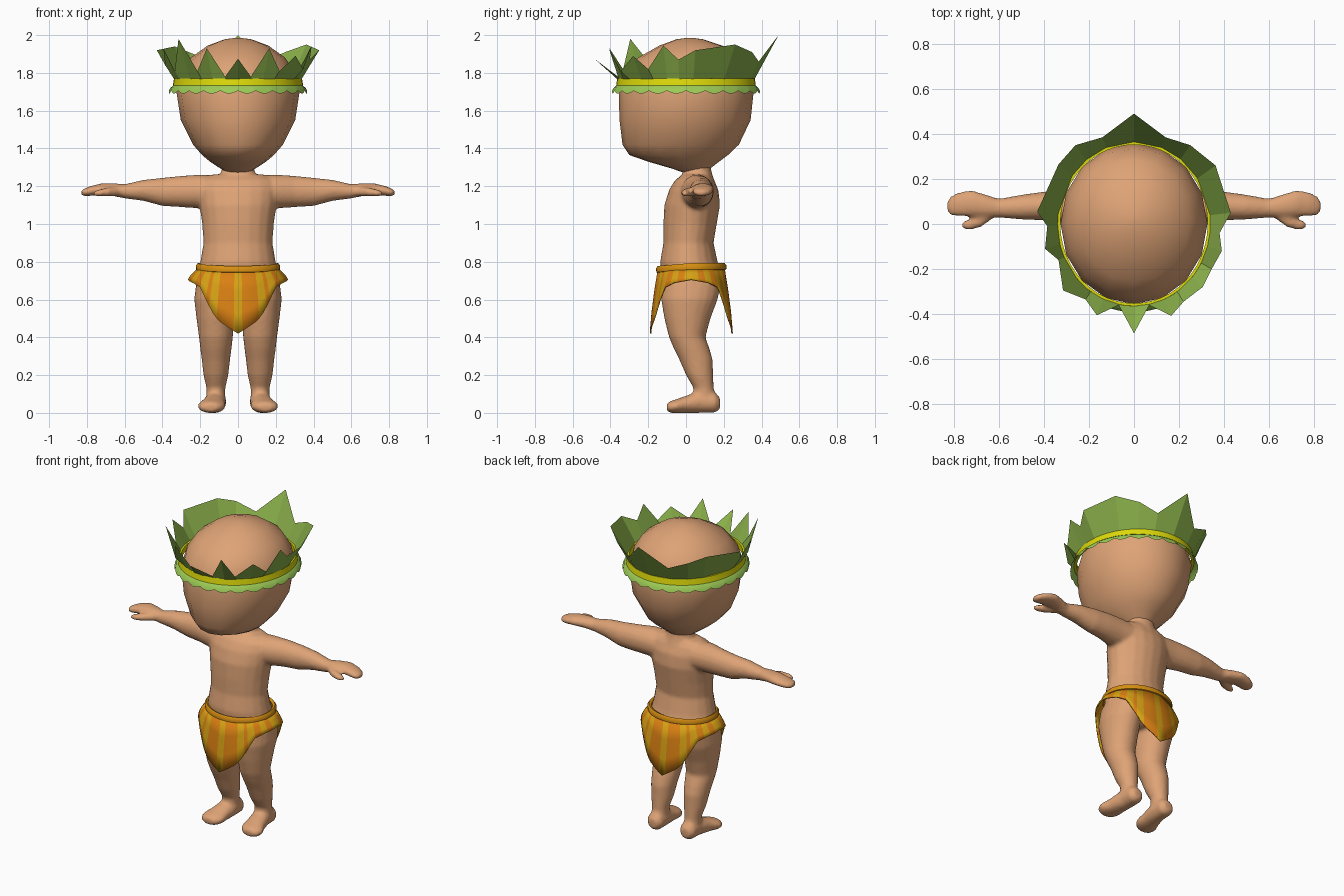
import bpy, bmesh, math
from mathutils import Vector

if "Cube" in bpy.data.objects:
    bpy.data.objects.remove(bpy.data.objects["Cube"])


def lin(c):
    c /= 255
    return c / 12.92 if c <= 0.04045 else ((c + 0.055) / 1.055) ** 2.4


def material(name, r, g, b):
    m = bpy.data.materials.new(name)
    m.diffuse_color = (lin(r), lin(g), lin(b), 1)
    m.use_nodes = True
    m.node_tree.nodes["Principled BSDF"].inputs["Base Color"].default_value = m.diffuse_color
    return m


SKIN = material("skin", 222, 163, 118)
LEAF = material("leaf_green", 138, 176, 74)
FRILL = material("light_green", 156, 202, 86)
YELLOW = material("band_yellow", 222, 218, 10)
ORANGE = material("cloth_orange", 217, 128, 18)
GOLD = material("cloth_gold", 214, 162, 20)
AMBER = material("waist_amber", 215, 143, 18)


def loft(bm, rings, cap=True, wrap=False):
    """Skin a list of point rings, optionally capping or joining the ends."""
    rows = [[bm.verts.new(p) for p in ring] for ring in rings]
    n = len(rows[0])
    pairs = list(zip(rows, rows[1:])) + ([(rows[-1], rows[0])] if wrap else [])
    faces = []
    for a, b in pairs:
        for i in range(n):
            j = (i + 1) % n
            faces.append((i, bm.faces.new((a[i], a[j], b[j], b[i]))))
    if cap:
        bm.faces.new(rows[0])
        bm.faces.new(rows[-1])
    return faces


def finish(bm, name, mats, smooth=None):
    bmesh.ops.recalc_face_normals(bm, faces=bm.faces)
    me = bpy.data.meshes.new(name)
    bm.to_mesh(me)
    bm.free()
    for m in mats:
        me.materials.append(m)
    ob = bpy.data.objects.new(name, me)
    bpy.context.collection.objects.link(ob)
    bpy.ops.object.select_all(action='DESELECT')
    ob.select_set(True)
    bpy.context.view_layer.objects.active = ob
    if smooth:
        bpy.ops.object.shade_smooth_by_angle(angle=math.radians(smooth))
    return ob


def circle(n):
    return [(math.sin(2 * math.pi * i / n), -math.cos(2 * math.pi * i / n)) for i in range(n)]


def ring_z(z, xc, rx, y0, y1, n=20):
    yc, ry = (y0 + y1) / 2, (y1 - y0) / 2
    return [Vector((xc + rx * s, yc + ry * c, z)) for s, c in circle(n)]


def ring_x(x, yc, zc, ry, rz):
    return [Vector((x, yc + ry * s, zc + rz * c)) for s, c in circle(20)]


def ring_y(y, xc, zc, rx, rz):
    return [Vector((xc + rx * s, y, zc + rz * c)) for s, c in circle(20)]


# Body: torso, neck, arms, legs and feet fused into one soft skin
body = bmesh.new()
loft(body, [ring_z(z, 0, rx, a, b) for z, rx, a, b in [
    (.59, .10, -.05, .11), (.63, .19, -.11, .17), (.70, .222, -.13, .197),
    (.80, .20, -.137, .168), (.90, .183, -.12, .146), (1.0, .19, -.12, .163),
    (1.1, .205, -.115, .18), (1.18, .215, -.09, .172), (1.23, .205, -.06, .15),
    (1.262, .14, -.02, .13)]])
loft(body, [ring_z(z, 0, r, .06 - r * .85, .06 + r * .85) for z, r in [
    (1.2, .12), (1.26, .095), (1.29, .085), (1.34, .085)]])
for s in (-1, 1):
    loft(body, [ring_x(s * x, *p) for x, *p in [
        (.08, .06, 1.165, .09, .09), (.2, .06, 1.172, .086, .09),
        (.3, .075, 1.172, .072, .083), (.4, .08, 1.17, .064, .075),
        (.5, .075, 1.178, .055, .056), (.6, .07, 1.173, .042, .038),
        (.66, .08, 1.182, .052, .034), (.72, .092, 1.185, .058, .031),
        (.78, .087, 1.175, .054, .026), (.815, .08, 1.167, .042, .02),
        (.832, .08, 1.165, .02, .01)]])
    # thumb
    loft(body, [ring_x(s * x, *p) for x, *p in [
        (.62, .06, 1.17, .03, .024), (.68, .017, 1.17, .032, .023),
        (.73, -.002, 1.165, .025, .02), (.765, -.006, 1.16, .014, .012)]])
    # leg
    loft(body, [ring_z(z, s * x, rx, a, b) for z, x, rx, a, b in [
        (.70, .12, .10, -.125, .19), (.60, .125, .107, -.132, .168),
        (.50, .12, .10, -.115, .13), (.40, .117, .09, -.09, .103),
        (.34, .117, .083, -.065, .125), (.28, .117, .075, -.035, .142),
        (.20, .117, .066, .0, .144), (.13, .117, .05, .04, .147),
        (.06, .117, .05, .03, .16)]])
    # foot
    loft(body, [ring_y(y, s * x, *p) for y, x, *p in [
        (.18, .117, .05, .03, .03), (.155, .117, .055, .052, .054),
        (.08, .118, .06, .056, .06), (.0, .13, .045, .063, .046),
        (-.05, .14, .036, .075, .037), (-.085, .145, .031, .062, .031),
        (-.102, .145, .03, .036, .018)]])
ob = finish(body, "body", [SKIN])
rm = ob.modifiers.new("fuse", 'REMESH')
rm.mode, rm.voxel_size, rm.use_smooth_shade = 'VOXEL', .011, True
sm = ob.modifiers.new("soften", 'SMOOTH')
sm.factor, sm.iterations = .5, 4
for m in ("fuse", "soften"):
    bpy.ops.object.modifier_apply(modifier=m)

# Head: large egg with a flatter chin
head = bmesh.new()
loft(head, [ring_z(z, 0, rx, a, b, 16) for z, rx, a, b in [
    (1.268, .05, 0, .1), (1.295, .095, -.08, .13), (1.33, .148, -.2, .175),
    (1.365, .19, -.3, .222), (1.42, .238, -.336, .28), (1.55, .303, -.352, .342),
    (1.7, .326, -.356, .358), (1.8, .302, -.325, .337), (1.88, .25, -.255, .285),
    (1.945, .16, -.14, .19), (1.978, .07, -.05, .09), (1.986, .01, .01, .03)]])
finish(head, "head", [SKIN], 60)


def oval(t, rx, ry, z):
    return Vector((rx * math.sin(t), -ry * math.cos(t), z))


# Crown leaves: tips and notches, each tied to the oval rim below
TIPS = [(0, -.485, 1.875), (.068, -.36, 1.78), (.165, -.408, 1.93), (.22, -.345, 1.81),
        (.305, -.28, 1.89), (.345, -.2, 1.82), (.39, -.12, 1.945), (.38, -.04, 1.87),
        (.43, .05, 1.92), (.362, .26, 1.95), (.25, .35, 1.91), (.14, .385, 1.86),
        (0, .49, 2.0),
        (-.14, .385, 1.86), (-.26, .35, 1.91), (-.335, .265, 1.94), (-.43, .055, 1.92),
        (-.385, -.01, 1.84), (-.395, -.11, 1.93), (-.335, -.16, 1.81),
        (-.315, -.295, 1.98), (-.215, -.335, 1.81), (-.165, -.405, 1.93),
        (-.068, -.36, 1.78)]
crown = bmesh.new()
rim = [oval(math.atan2(x / .337, -y / .362), .337, .362, 1.765) for x, y, z in TIPS]
loft(crown, [rim, [Vector(p) for p in TIPS]], cap=False)
finish(crown, "leaf_crown", [LEAF])

# Yellow band under the leaves
N = 48
turn = [2 * math.pi * i / N for i in range(N)]
band = bmesh.new()
loft(band, [[oval(t, .335 + d, .36 + d, z) for t in turn] for d, z in [
    (-.008, 1.77), (.004, 1.77), (.01, 1.732), (-.008, 1.732)]], cap=False, wrap=True)
finish(band, "crown_band", [YELLOW], 30)

# Scalloped frill under the band
frill = bmesh.new()
fine = [2 * math.pi * i / 120 for i in range(120)]
loft(frill, [[oval(t, .335, .36, 1.738) for t in fine],
             [oval(t, .357, .382, 1.722) for t in fine],
             [oval(t, .366, .391, 1.706 - .016 * abs(math.sin(t * 12))) for t in fine]],
     cap=False)
finish(frill, "crown_frill", [FRILL], 40)

# Loincloth: striped wrap with a pointed flap front and back
HEM = [(0, .42), (22, .485), (29, .52), (49, .665), (65, .69), (90, .707)]


def hem(t):
    a = math.degrees(t) % 180
    a = min(a, 180 - a)
    for (a0, z0), (a1, z1) in zip(HEM, HEM[1:]):
        if a <= a1 + 1e-6:
            return z0 + (z1 - z0) * (a - a0) / (a1 - a0)
    return HEM[-1][1]


def around(t, rx, ry, z):
    return oval(t, rx, ry, z) + Vector((0, .028, 0))


cloth = bmesh.new()
steps = [math.radians(5 * i) for i in range(72)]
rows = [[around(t, .213 + .052 * g, .177 + .043 * g, .765 + (hem(t) - .765) * f) for t in steps]
        for f, g in [(0, 0), (.35, .45), (.7, .8), (1, 1)]]
STRIPES = "YOOOOYYOYYOOYYOOYY"   # one quarter turn, 5 degrees each
for i, f in loft(cloth, rows, cap=False):
    k = i % 36
    f.material_index = "OY".index(STRIPES[min(k, 35 - k)])
ob = finish(cloth, "loincloth", [ORANGE, GOLD], 30)
so = ob.modifiers.new("thickness", 'SOLIDIFY')
so.thickness = .008
bpy.ops.object.modifier_apply(modifier="thickness")

# Rolled waistband, dipping slightly at the front
waist = bmesh.new()
loft(waist, [[around(t, .21 + d, .174 + d, z - .015 * max(0, math.cos(t))) for t in turn]
             for d, z in [(-.012, .785), (.003, .793), (.013, .78), (.011, .76), (-.004, .752)]],
     cap=False, wrap=True)
finish(waist, "waistband", [AMBER], 50)
